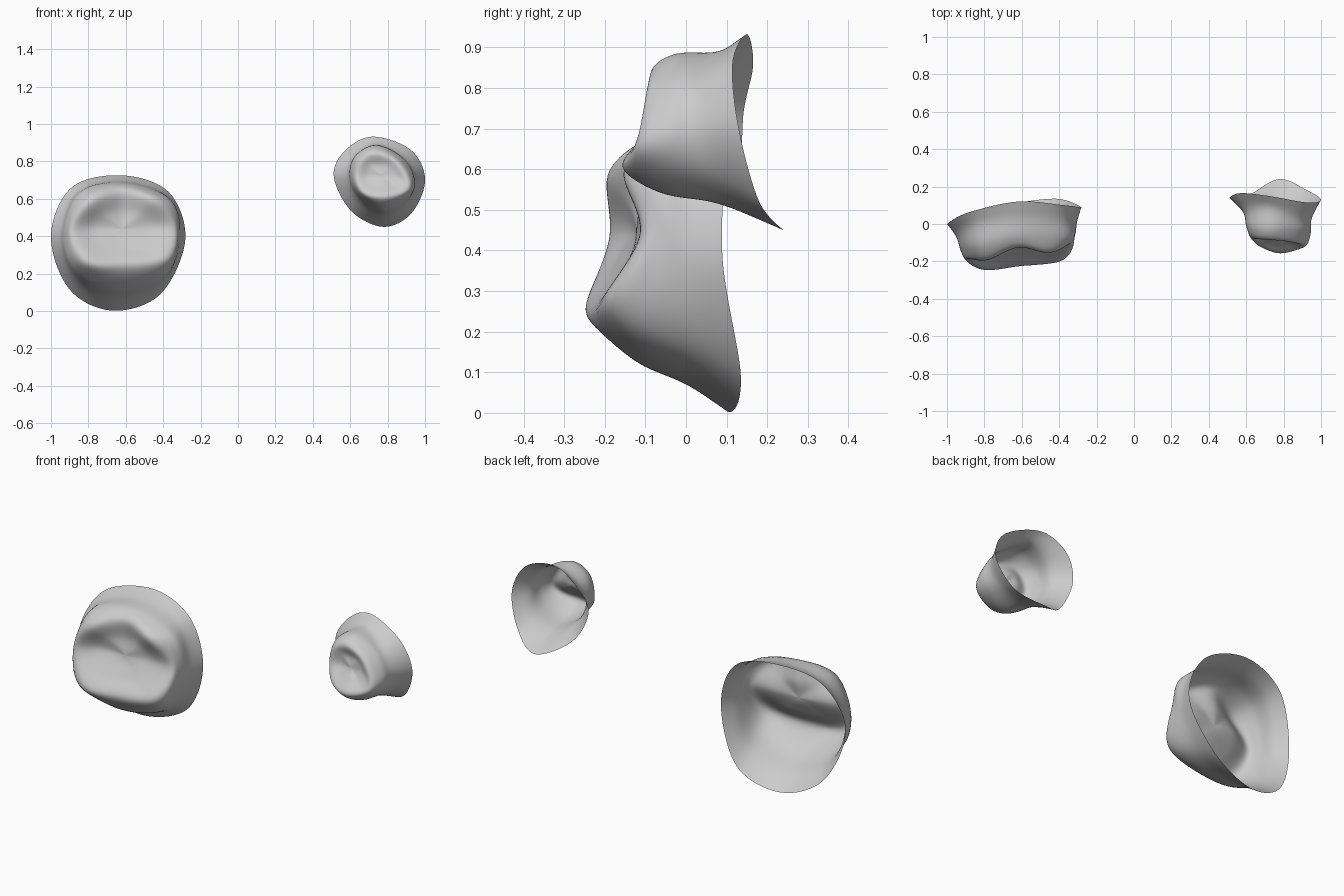
import bpy, bmesh
from mathutils import Vector

AROUND = 14   # subdivisions between neighbouring control points of a ring
ACROSS = 9    # subdivisions between neighbouring rings


def catmull(a, b, c, d, t):
    return 0.5 * (2 * b + (c - a) * t + (2 * a - 5 * b + 4 * c - d) * t * t
                  + (3 * b - a - 3 * c + d) * t ** 3)


def closed_spline(pts):
    n = len(pts)
    return [catmull(pts[i - 1], pts[i], pts[(i + 1) % n], pts[(i + 2) % n], k / AROUND)
            for i in range(n) for k in range(AROUND)]


def crown(name, rings, centre):
    """Thin open shell lofted through rings (rim to chewing face), closed at the centre."""
    loops = [closed_spline([Vector(p) for p in r]) for r in rings]
    n = len(loops[0])
    centre = Vector(centre)
    bm = bmesh.new()
    columns = []
    pole = bm.verts.new(centre)
    for j in range(n):
        path = [l[j] for l in loops]
        # phantom end beyond the centre keeps the surface level there
        beyond = loops[-1][(j + n // 2) % n].copy()
        beyond.y = path[-1].y
        path = [2 * path[0] - path[1]] + path + [centre, beyond]
        col = []
        for i in range(1, len(path) - 2):
            for k in range(ACROSS):
                col.append(bm.verts.new(catmull(*path[i - 1:i + 3], k / ACROSS)))
        columns.append(col)
    for j in range(n):
        a, b = columns[j], columns[(j + 1) % n]
        for i in range(len(a) - 1):
            bm.faces.new((a[i], b[i], b[i + 1], a[i + 1]))
        bm.faces.new((a[-1], b[-1], pole))
    # soften the surface but keep the rim in place
    inner = [v for v in bm.verts if not v.is_boundary]
    for _ in range(5):
        bmesh.ops.smooth_vert(bm, verts=inner, factor=0.5,
                              use_axis_x=True, use_axis_y=True, use_axis_z=True)
    bm.normal_update()
    if pole.normal.y > 0:
        bmesh.ops.reverse_faces(bm, faces=bm.faces[:])
    for f in bm.faces:
        f.smooth = True
    mesh = bpy.data.meshes.new(name)
    bm.to_mesh(mesh)
    bm.free()
    obj = bpy.data.objects.new(name, mesh)
    bpy.context.collection.objects.link(obj)
    return obj


# Each ring runs right, upper right, top, upper left, left, lower left, bottom, lower right
# Large molar crown
crown("molar_crown", [
    # flared rim
    [(-.282, .09, .38), (-.37, .10, .635), (-.62, .12, .725), (-.89, .06, .66),
     (-1.0, 0, .40), (-.90, .05, .115), (-.67, .105, .002), (-.415, .135, .09)],
    # lower wall
    [(-.305, .01, .38), (-.375, .02, .61), (-.62, .03, .695), (-.86, -.01, .635),
     (-.95, -.07, .40), (-.875, -.04, .17), (-.67, .0, .07), (-.41, .03, .14)],
    # shoulder
    [(-.315, -.06, .42), (-.37, -.08, .60), (-.62, -.07, .68), (-.84, -.12, .63),
     (-.925, -.14, .42), (-.87, -.17, .23), (-.65, -.13, .13), (-.38, -.12, .205)],
    # cusp ridge
    [(-.345, -.11, .44), (-.45, -.155, .59), (-.62, -.125, .635), (-.79, -.195, .585),
     (-.885, -.19, .43), (-.80, -.248, .265), (-.62, -.228, .24), (-.39, -.20, .28)],
    # slopes into the groove
    [(-.48, -.11, .44), (-.53, -.12, .515), (-.62, -.11, .53), (-.71, -.14, .515),
     (-.76, -.14, .44), (-.72, -.18, .35), (-.62, -.168, .34), (-.51, -.155, .35)],
], (-.62, -.122, .44))

# Small premolar crown
crown("premolar_crown", [
    # flared rim
    [(1.0, .13, .70), (.925, .115, .86), (.72, .15, .932), (.57, .165, .855),
     (.512, .14, .72), (.605, .15, .535), (.775, .24, .45), (.925, .18, .52)],
    # lower wall
    [(.95, .03, .70), (.89, .03, .82), (.74, .08, .89), (.62, .08, .83),
     (.585, .06, .72), (.64, .06, .60), (.775, .08, .515), (.905, .07, .575)],
    # shoulder
    [(.945, -.05, .69), (.88, -.03, .815), (.74, -.025, .885), (.63, -.02, .83),
     (.60, -.01, .72), (.65, -.035, .615), (.775, -.06, .54), (.90, -.05, .595)],
    # cusp ridge
    [(.915, -.115, .69), (.85, -.095, .80), (.74, -.085, .845), (.66, -.08, .81),
     (.63, -.08, .72), (.67, -.12, .63), (.775, -.157, .602), (.885, -.135, .63)],
    # slopes into the groove
    [(.84, -.09, .72), (.80, -.08, .77), (.75, -.07, .78), (.71, -.07, .77),
     (.70, -.07, .72), (.715, -.095, .68), (.775, -.115, .67), (.83, -.105, .68)],
], (.765, -.08, .725))
